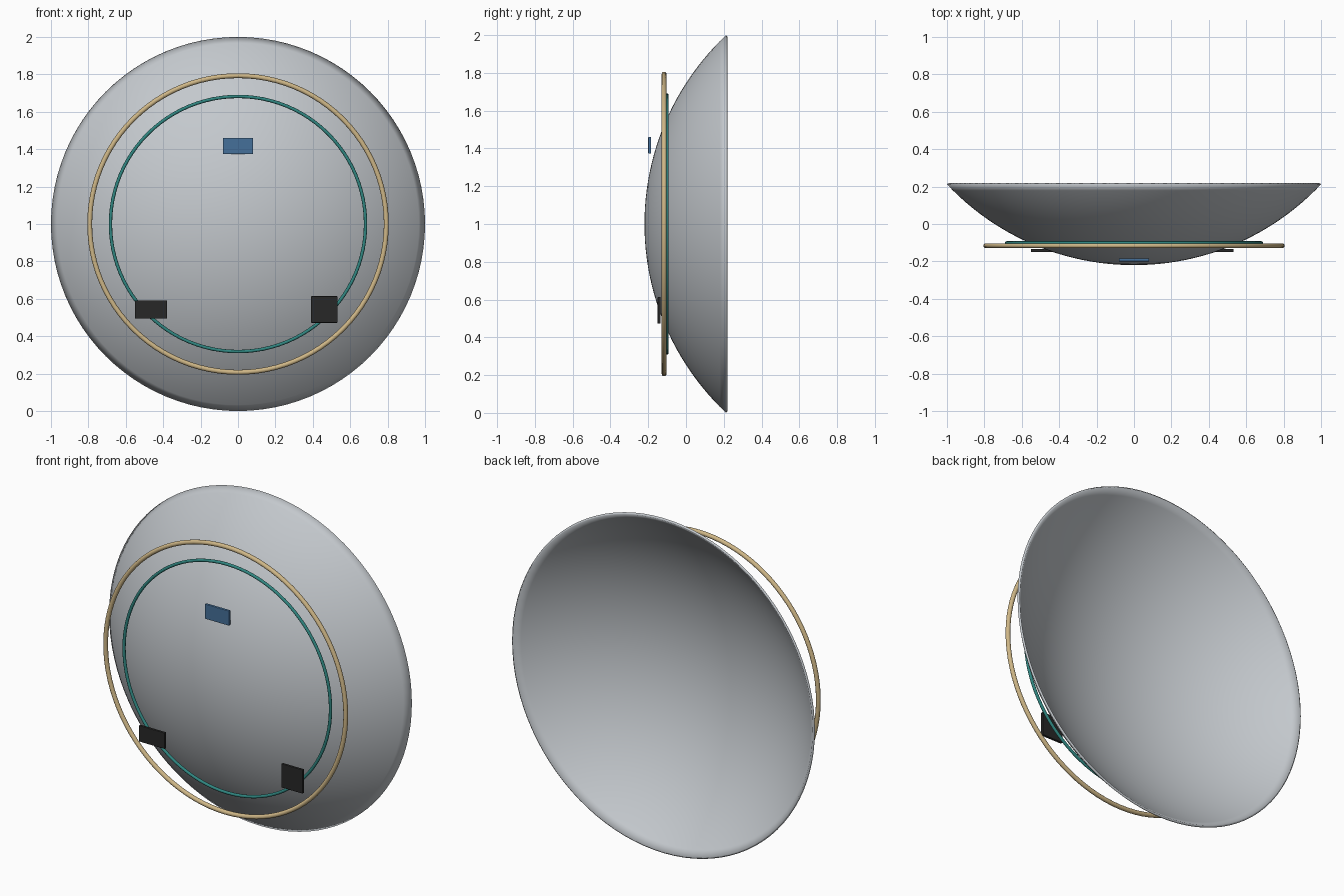
import bpy, bmesh, math
from mathutils import Matrix, Vector

cube = bpy.data.objects.get("Cube")
if cube:
    bpy.data.objects.remove(cube, do_unlink=True)


def material(name, rgb):
    m = bpy.data.materials.new(name)
    m.use_nodes = True
    m.diffuse_color = (*rgb, 1)
    m.node_tree.nodes["Principled BSDF"].inputs["Base Color"].default_value = (*rgb, 1)
    return m


GREY = material("pale grey", (0.55, 0.58, 0.61))
GOLD = material("warm gold", (0.62, 0.47, 0.24))
TEAL = material("teal", (0.03, 0.24, 0.22))
BLUE = material("steel blue", (0.06, 0.16, 0.32))
BLACK = material("charcoal", (0.02, 0.02, 0.02))


def ring(name, radius, tube, y, mat):
    bpy.ops.mesh.primitive_torus_add(
        major_radius=radius, minor_radius=tube, major_segments=96,
        minor_segments=12, location=(0, y, 1), rotation=(math.pi / 2, 0, 0))
    ob = bpy.context.object
    ob.name = name
    ob.data.materials.append(mat)
    bpy.ops.object.shade_smooth()


def plate(name, x, z, width, height, y, mat):
    bpy.ops.mesh.primitive_cube_add(size=1, location=(x, y, z))
    ob = bpy.context.object
    ob.name = name
    ob.scale = (width, 0.016, height)
    bpy.ops.object.transform_apply(location=False, rotation=False, scale=True)
    bevel = ob.modifiers.new("soft edges", "BEVEL")
    bevel.width = 0.003
    bevel.segments = 2
    ob.data.materials.append(mat)


# Dish: a thin spherical cap, outer and inner arcs spun about the y axis
def arc(radius, depth, back, steps=24):
    sphere = (radius ** 2 + depth ** 2) / (2 * depth)
    half = math.asin(radius / sphere)
    return [Vector((sphere * math.sin(half * i / steps),
                    back - depth + sphere * (1 - math.cos(half * i / steps)), 1))
            for i in range(steps + 1)]


outer = arc(1.0, 0.432, 0.212)
inner = arc(0.99, 0.425, 0.22)
bm = bmesh.new()
verts = [bm.verts.new(p) for p in outer + inner[::-1]]
edges = [bm.edges.new(pair) for pair in zip(verts, verts[1:])]
bmesh.ops.spin(bm, geom=verts + edges, cent=(0, 0, 1), axis=(0, 1, 0),
               angle=math.tau, steps=96)
bmesh.ops.remove_doubles(bm, verts=bm.verts, dist=0.0005)
bmesh.ops.recalc_face_normals(bm, faces=bm.faces)
for face in bm.faces:
    face.smooth = True
mesh = bpy.data.meshes.new("dish")
bm.to_mesh(mesh)
bm.free()
mesh.materials.append(GREY)
bpy.context.collection.objects.link(bpy.data.objects.new("dish", mesh))

# Hoops around the front of the dish
ring("outer_hoop", 0.793, 0.013, -0.116, GOLD)
ring("inner_hoop", 0.682, 0.009, -0.101, TEAL)

# Small plates on the front
plate("top_plate", 0, 1.417, 0.16, 0.088, -0.192, BLUE)
plate("right_plate", -0.465, 0.543, 0.172, 0.096, -0.142, BLACK)
plate("left_plate", 0.461, 0.543, 0.142, 0.142, -0.142, BLACK)
